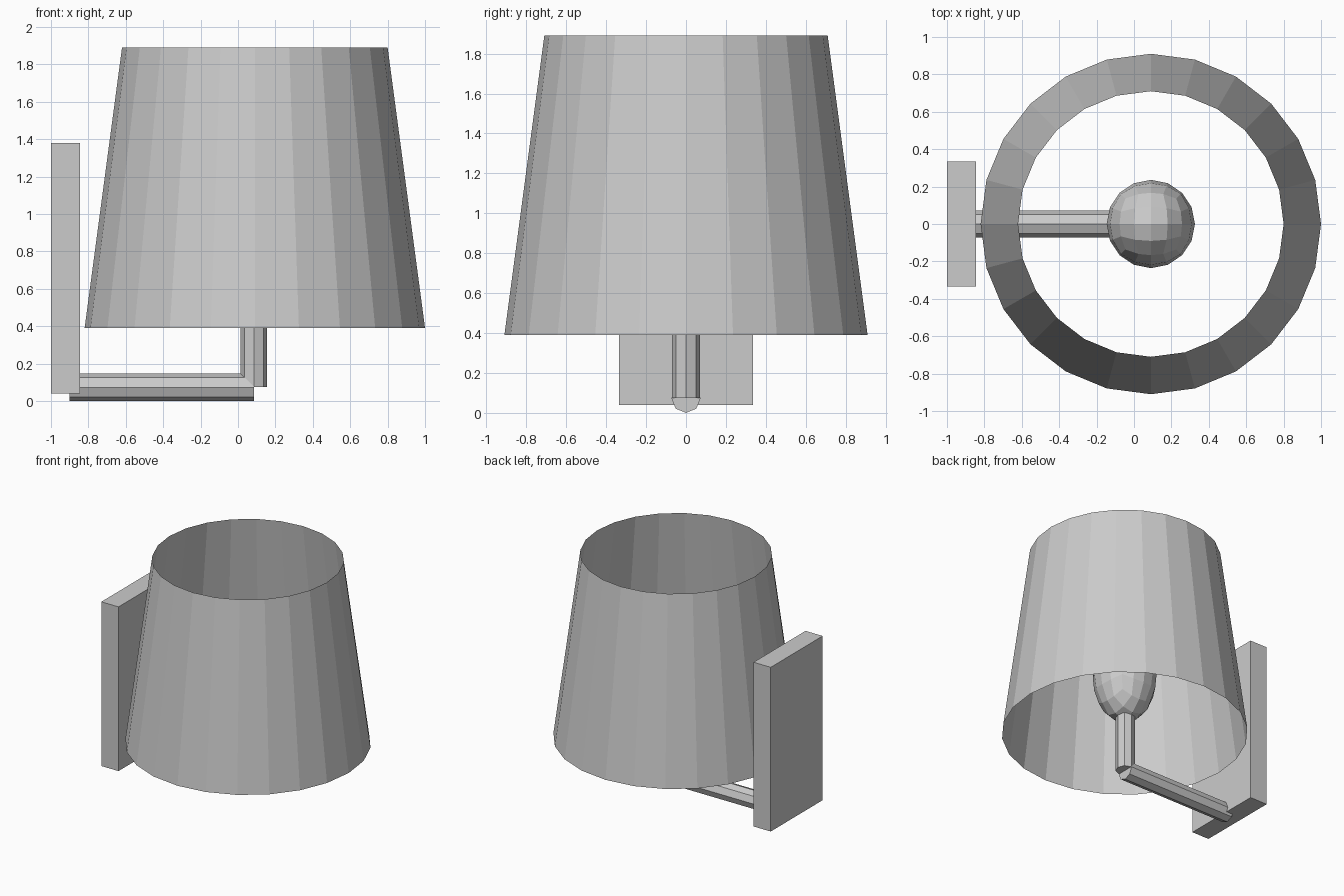
import bpy, bmesh, math
from mathutils import Matrix, Vector

if "Cube" in bpy.data.objects:
    bpy.data.objects.remove(bpy.data.objects["Cube"])

AXIS_X = 0.09   # lamp axis


def make_object(name, bm):
    bmesh.ops.recalc_face_normals(bm, faces=bm.faces)
    mesh = bpy.data.meshes.new(name)
    bm.to_mesh(mesh)
    bm.free()
    obj = bpy.data.objects.new(name, mesh)
    bpy.context.collection.objects.link(obj)
    return obj


def cone(name, center, r_bottom, r_top, length, sides, caps=True, rot=None):
    bm = bmesh.new()
    matrix = Matrix.Translation(center) @ (rot or Matrix.Identity(4))
    bmesh.ops.create_cone(bm, cap_ends=caps, segments=sides, radius1=r_bottom,
                          radius2=r_top, depth=length)
    # put one corner exactly on the local +x axis
    v = max(bm.verts, key=lambda p: p.co.x).co
    bmesh.ops.rotate(bm, verts=bm.verts, matrix=Matrix.Rotation(-math.atan2(v.y, v.x), 3, 'Z'))
    bmesh.ops.transform(bm, matrix=matrix, verts=bm.verts)
    return make_object(name, bm)


# wall plate
bm = bmesh.new()
bmesh.ops.create_cube(bm, size=1, matrix=Matrix.Translation((-0.922, 0, 0.71))
                      @ Matrix.Diagonal((0.155, 0.67, 1.34, 1)))
make_object("wall_plate", bm)

# arm: horizontal bar and upright stem, both octagonal
cone("horizontal_arm", (-0.4075, 0, 0.073), 0.073, 0.073, 0.985, 8,
     rot=Matrix.Rotation(math.pi / 2, 4, 'Y'))
cone("upright_stem", (0.085, 0, 0.3375), 0.071, 0.071, 0.525, 8)

# open, tapered shade
cone("lamp_shade", (AXIS_X, 0, 1.14), 0.91, 0.71, 1.5, 24, caps=False)

# bulb: cube rounded into a sphere, stretched upright
bm = bmesh.new()
bmesh.ops.create_cube(bm, size=2)
bmesh.ops.subdivide_edges(bm, edges=bm.edges[:], cuts=3, use_grid_fill=True)
for v in bm.verts:
    d = Vector([math.tan(c * math.pi / 4) for c in v.co]).normalized()
    v.co = (AXIS_X + d.x * 0.236, d.y * 0.236, 0.87 + d.z * 0.37)
make_object("bulb", bm)
